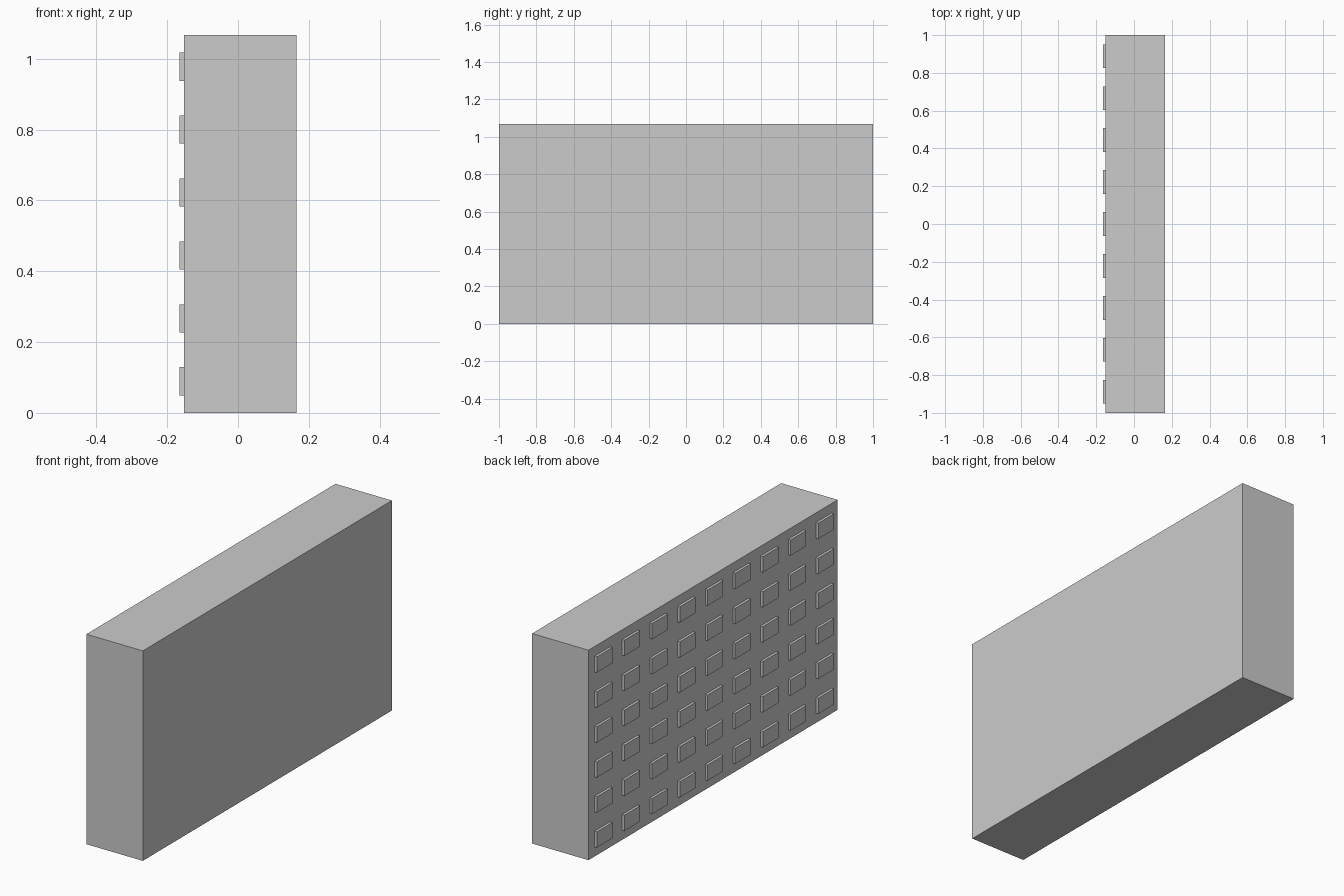
import bpy

if "Cube" in bpy.data.objects:
    bpy.data.objects.remove(bpy.data.objects["Cube"])

X_BACK, X_FACE, X_FRONT = 0.165, -0.152, -0.165
LENGTH, HEIGHT = 2.0, 1.067
COLS, ROWS = 9, 6
PANE_W, PANE_H = 0.125, 0.08


def box(name, lo, hi):
    bpy.ops.mesh.primitive_cube_add(
        size=1, location=[(a + b) / 2 for a, b in zip(lo, hi)])
    ob = bpy.context.object
    ob.name = name
    ob.scale = [b - a for a, b in zip(lo, hi)]
    bpy.ops.object.transform_apply(location=False, rotation=False, scale=True)
    return ob


# Main slab block
box("building_block", (X_FACE, -LENGTH / 2, 0), (X_BACK, LENGTH / 2, HEIGHT))

# Raised window panels, evenly spaced over the left face
dy, dz = LENGTH / COLS, HEIGHT / ROWS
for r in range(ROWS):
    for c in range(COLS):
        y = -LENGTH / 2 + (c + 0.5) * dy
        z = (r + 0.5) * dz
        box(f"window_panel_{r + 1}_{c + 1}",
            (X_FRONT, y - PANE_W / 2, z - PANE_H / 2),
            (X_FACE, y + PANE_W / 2, z + PANE_H / 2))
